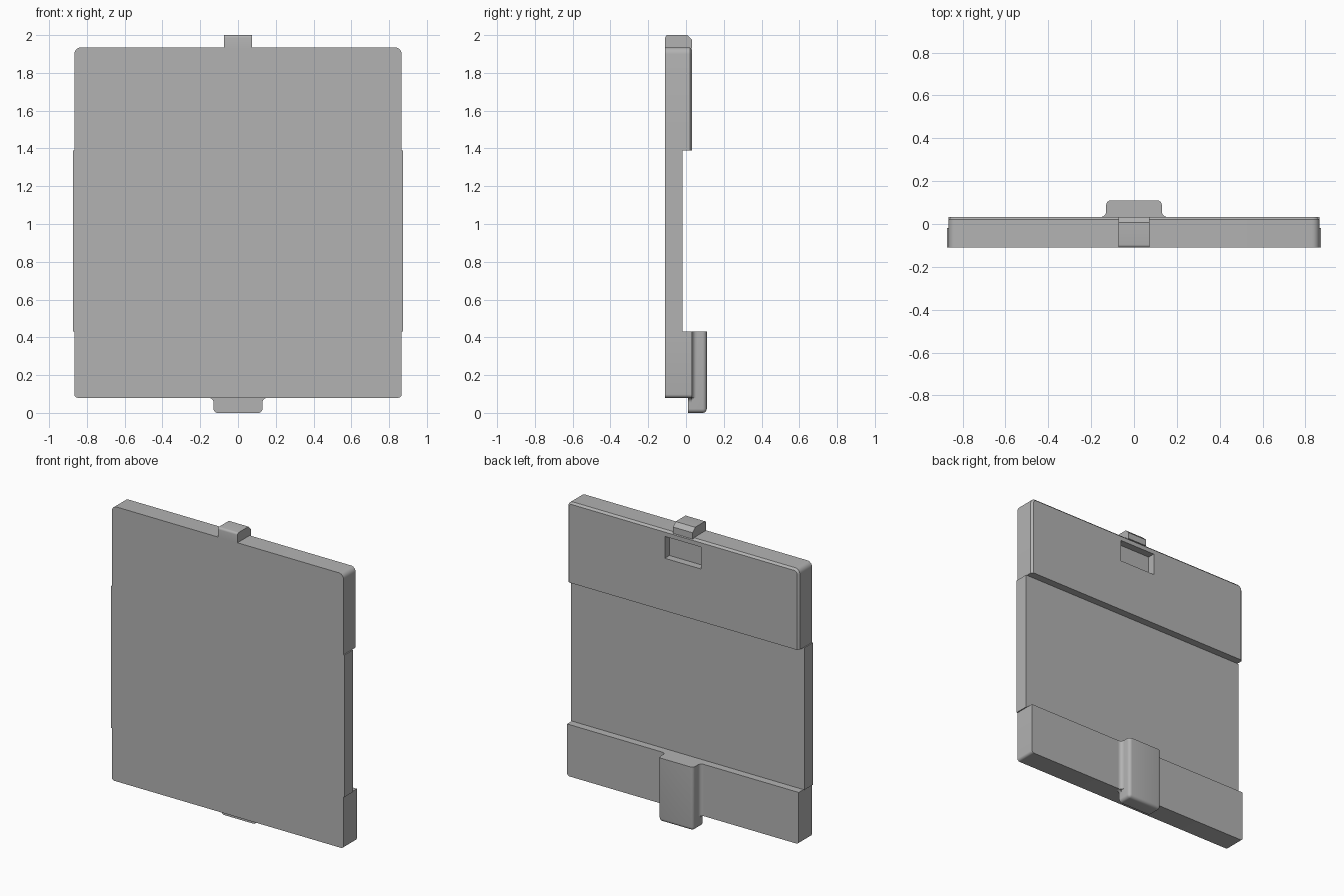
import bpy, bmesh
from math import pi, sin, cos, radians

cube = bpy.data.objects.get("Cube")
if cube:
    bpy.data.objects.remove(cube, do_unlink=True)

grey = bpy.data.materials.new("plain grey")
grey.use_nodes = True
grey.diffuse_color = (0.45, 0.45, 0.45, 1)
grey.node_tree.nodes["Principled BSDF"].inputs["Base Color"].default_value = (0.45, 0.45, 0.45, 1)


def finish(name, bm):
    bmesh.ops.recalc_face_normals(bm, faces=bm.faces)
    mesh = bpy.data.meshes.new(name)
    bm.to_mesh(mesh)
    bm.free()
    mesh.materials.append(grey)
    ob = bpy.data.objects.new(name, mesh)
    bpy.context.collection.objects.link(ob)
    bpy.ops.object.select_all(action='DESELECT')
    ob.select_set(True)
    bpy.context.view_layer.objects.active = ob
    bpy.ops.object.shade_smooth_by_angle(angle=radians(30))
    return ob


def box(name, lo, hi, *bevels):
    """Box between two corners; each bevel is (edge test on its midpoint sides, width, segments)."""
    bm = bmesh.new()
    bmesh.ops.create_cube(bm, size=1)
    for v in bm.verts:
        v.co = [a + (c + 0.5) * (b - a) for a, b, c in zip(lo, hi, v.co)]
    mid = [(a + b) / 2 for a, b in zip(lo, hi)]

    def side(e):
        # -1, 0 or 1 per axis: where the edge lies on the box
        return [0 if abs(e.verts[0].co[i] - e.verts[1].co[i]) > 1e-5
                else (1 if e.verts[0].co[i] > mid[i] else -1) for i in range(3)]

    for test, width, segments in bevels:
        edges = [e for e in bm.edges if test(*side(e))]
        bmesh.ops.bevel(bm, geom=edges, offset=width, segments=segments,
                        profile=0.5, affect='EDGES')
    return finish(name, bm)


def fillet(name, place, depth, r=0.025):
    """Concave corner strip; place maps (u, v, w) to space, w running along the strip."""
    arc = [(r - r * sin(t * pi / 12), r - r * cos(t * pi / 12)) for t in range(7)]
    bm = bmesh.new()
    base = bm.faces.new([bm.verts.new(place(u, v, 0)) for u, v in [(0, 0)] + arc])
    along = [b - a for a, b in zip(place(0, 0, 0), place(0, 0, depth))]
    moved = bmesh.ops.extrude_face_region(bm, geom=[base], use_keep_orig=True)["geom"]
    bmesh.ops.translate(bm, vec=along,
                        verts=[g for g in moved if isinstance(g, bmesh.types.BMVert)])
    return finish(name, bm)


FRONT, BACK, WIDE = -0.11, 0.033, 0.866

# Panel in three bands
box("middle_panel", (-0.873, FRONT, 0.43), (0.873, -0.018, 1.39))
box("lower_band", (-WIDE, FRONT, 0.08), (WIDE, BACK, 0.43),
    (lambda x, y, z: x and z < 0, 0.018, 4))
upper = box("upper_band", (-WIDE, FRONT, 1.39), (WIDE, BACK, 1.935),
            (lambda x, y, z: x and z > 0, 0.035, 6))

# Chamfer the back rim of the upper band, except along its lower edge
bm = bmesh.new()
bm.from_mesh(upper.data)
rim = [e for e in bm.edges if all(v.co.y > BACK - 0.001 for v in e.verts)
       and any(v.co.z > 1.4 for v in e.verts)]
bmesh.ops.bevel(bm, geom=rim, offset=0.013, segments=1, affect='EDGES')
bm.to_mesh(upper.data)
bm.free()

# Recess in the back, under the latch tab
cutter = box("recess_cutter", (-0.135, BACK - 0.05, 1.745), (0.135, BACK + 0.1, 1.893))
cutter.hide_render = True
cut = upper.modifiers.new("recess", 'BOOLEAN')
cut.operation, cut.solver, cut.object = 'DIFFERENCE', 'EXACT', cutter
bpy.context.view_layer.objects.active = upper
bpy.ops.object.modifier_apply(modifier=cut.name)
bpy.data.objects.remove(cutter, do_unlink=True)

# Latch tab on the top edge
box("latch_tab", (-0.073, FRONT, 1.93), (0.073, BACK, 2.0),
    (lambda x, y, z: y > 0 and z > 0, 0.027, 1),
    (lambda x, y, z: y < 0 and z > 0, 0.014, 4))

# Hook on the lower back, reaching below the panel
HOOK = 0.13
box("bottom_hook", (-HOOK, 0.01, 0), (HOOK, 0.11, 0.43),
    (lambda x, y, z: (x and y > 0) or (x and z < 0) or (y > 0 and z < 0), 0.022, 5))
for s, label in ((1, "left"), (-1, "right")):
    fillet(label + "_hook_blend", lambda u, v, w: (s * (HOOK + u), BACK + v, 0.08 + w), 0.35)
    fillet(label + "_underside_blend", lambda u, v, w: (s * (HOOK + u), 0.01 + w, 0.08 - v), BACK - 0.01)
